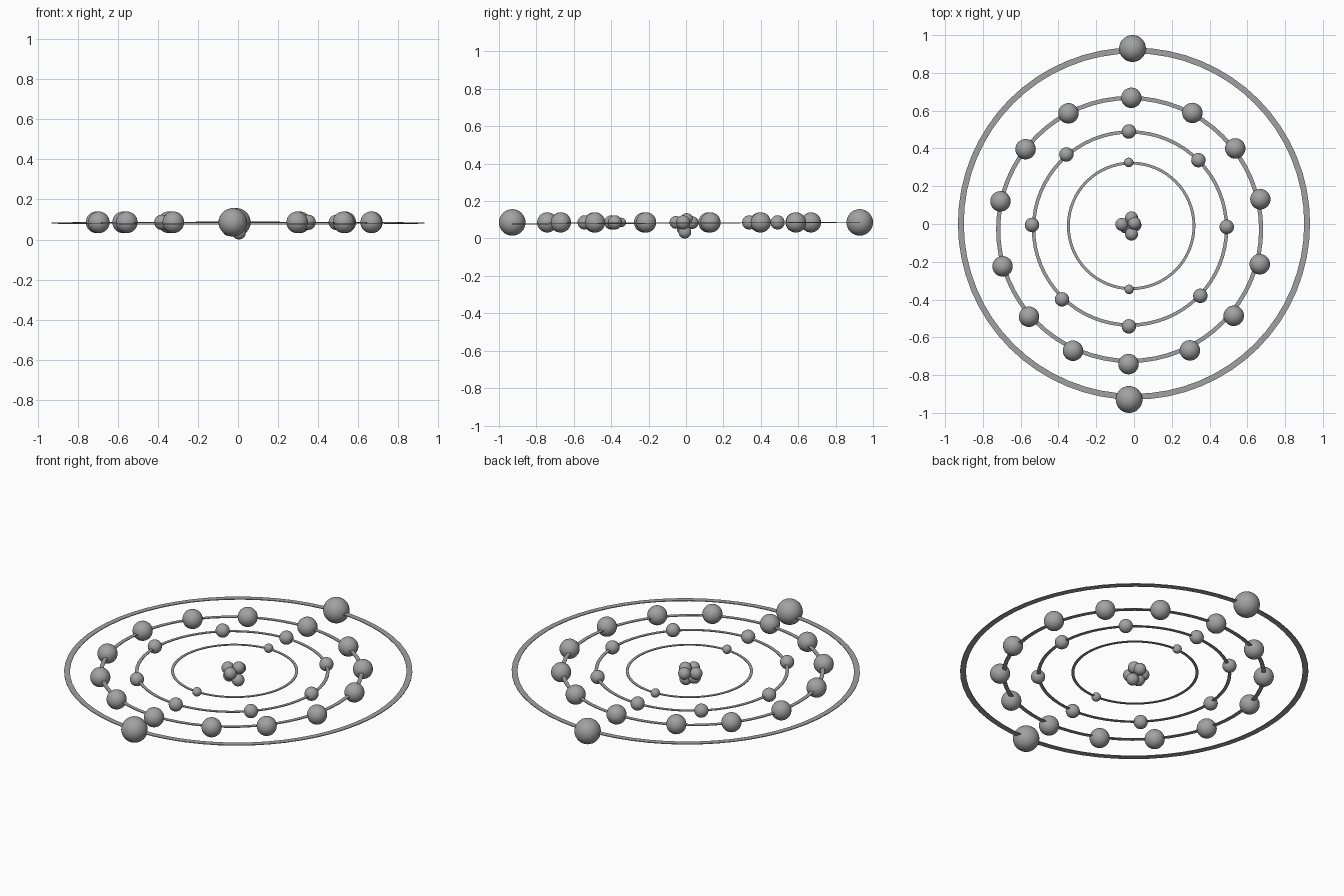
import bpy, bmesh, math

if "Cube" in bpy.data.objects:
    bpy.data.objects.remove(bpy.data.objects["Cube"])

grey = bpy.data.materials.new("mid_grey")
grey.diffuse_color = (0.36, 0.36, 0.36, 1)
grey.use_nodes = True
grey.node_tree.nodes["Principled BSDF"].inputs["Base Color"].default_value = grey.diffuse_color
LEVEL = 0.086


def finish(name, bm, smooth):
    mesh = bpy.data.meshes.new(name)
    bm.to_mesh(mesh)
    bm.free()
    mesh.materials.append(grey)
    obj = bpy.data.objects.new(name, mesh)
    bpy.context.collection.objects.link(obj)
    if smooth:
        for p in mesh.polygons:
            p.use_smooth = True
    return obj


def ball(name, x, y, z, r):
    bm = bmesh.new()
    bmesh.ops.create_uvsphere(bm, u_segments=32, v_segments=16, radius=r)
    obj = finish(name, bm, True)
    obj.location = (x, y, z)


def flat_ring(name, cx, cy, outer, width, z=LEVEL - 0.002, n=64, thick=0.004):
    # rectangular section swept around the centre
    bm = bmesh.new()
    section = [(outer, -thick / 2), (outer, thick / 2),
               (outer - width, thick / 2), (outer - width, -thick / 2)]
    loops = []
    for i in range(n):
        a = 2 * math.pi * i / n
        loops.append([bm.verts.new((r * math.cos(a), r * math.sin(a), h)) for r, h in section])
    for i in range(n):
        p, q = loops[i], loops[(i + 1) % n]
        for j in range(4):
            k = (j + 1) % 4
            bm.faces.new((p[j], q[j], q[k], p[k]))
    bmesh.ops.recalc_face_normals(bm, faces=bm.faces)
    obj = finish(name, bm, False)
    obj.location = (cx, cy, z)
    return obj


# orbit rings, the outermost one tilted very slightly
outer_ring = flat_ring("outer_ring", 0, 0.002, 0.932, 0.031, LEVEL - 0.004)
outer_ring.rotation_euler.x = math.radians(0.3)
flat_ring("third_ring", -0.023, -0.029, 0.707, 0.022)
flat_ring("second_ring", -0.021, -0.024, 0.52, 0.018)
flat_ring("inner_ring", -0.015, -0.01, 0.34, 0.015)

# balls riding on each ring: radius, then positions
shells = {
    "outer_ball": (0.071, [(-0.008, 0.929), (-0.026, -0.929)]),
    "third_ball": (0.054, [
        (-0.014, 0.668), (0.309, 0.588), (0.536, 0.4), (0.669, 0.131),
        (0.666, -0.213), (0.528, -0.486), (0.296, -0.669), (-0.029, -0.742),
        (-0.323, -0.671), (-0.556, -0.491), (-0.696, -0.224), (-0.707, 0.12),
        (-0.574, 0.396), (-0.347, 0.586)]),
    "second_ball": (0.038, [
        (-0.027, 0.49), (0.341, 0.338), (0.491, -0.015), (0.351, -0.38),
        (-0.027, -0.542), (-0.381, -0.399), (-0.54, -0.005), (-0.358, 0.368)]),
    "inner_ball": (0.025, [(-0.028, 0.326), (-0.026, -0.346)]),
}
for name, (r, spots) in shells.items():
    for x, y in spots:
        ball(name, x, y, LEVEL, r)

# clustered core
core = [(-0.065, -0.002, 0.086), (-0.013, 0.033, 0.085), (-0.013, -0.054, 0.086),
        (0.005, -0.006, 0.034), (0.002, 0.004, 0.102), (-0.045, -0.015, 0.052)]
for x, y, z in core:
    ball("core_ball", x, y, z, 0.034)
